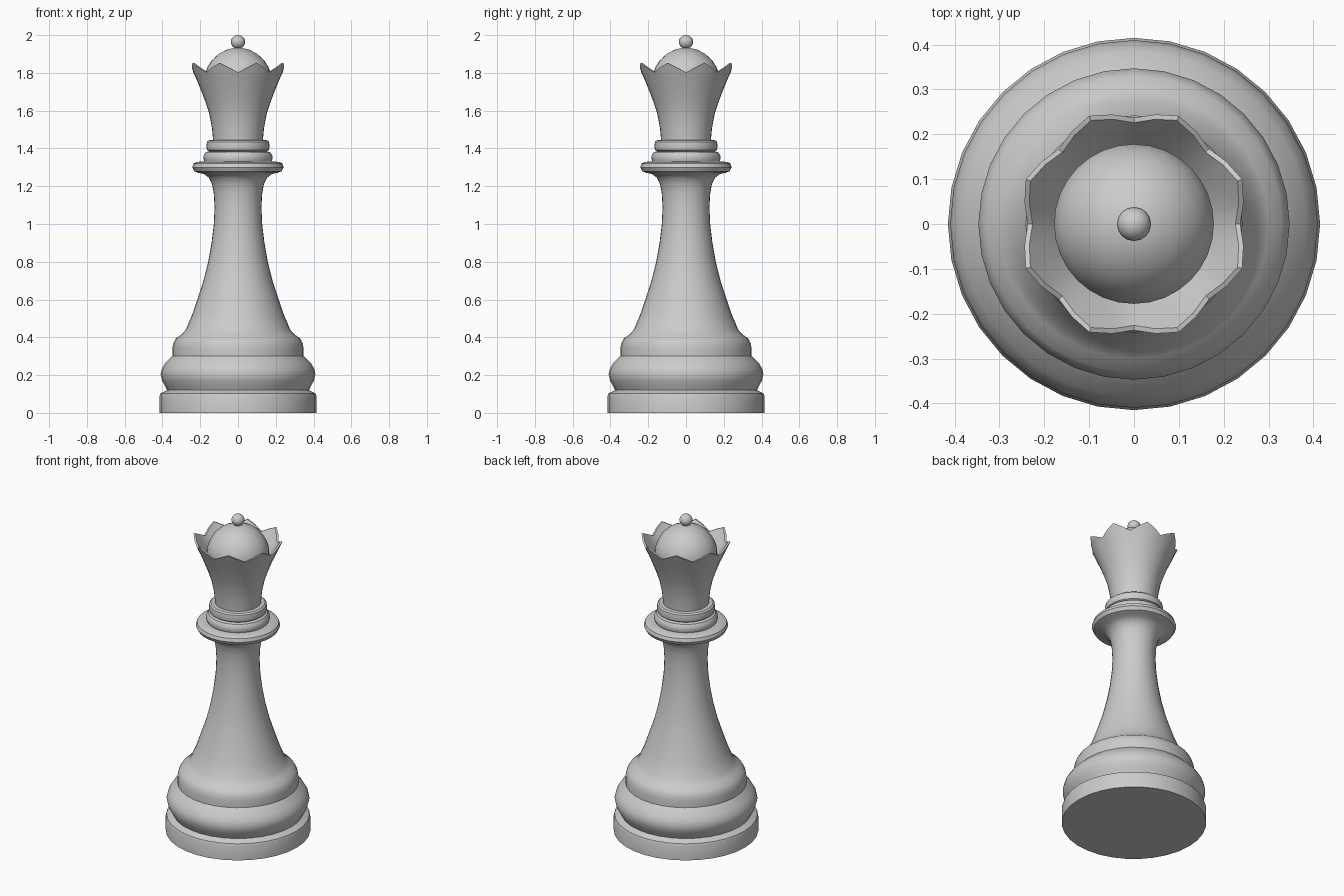
import bpy, bmesh
from math import sin, cos, pi

SEG = 32

def lathe(name, rings):
    """Skin a list of rings; each is (r, z) or (r, z, wave_r, wave_z). r = 0 closes to a pole."""
    bm = bmesh.new()
    loops = []
    for ring in rings:
        r, z, wr, wz = (tuple(ring) + (0, 0))[:4]
        if r == 0:
            loops.append([bm.verts.new((0, 0, z))] * SEG)
            continue
        row = []
        for i in range(SEG):
            a = 2 * pi * i / SEG
            w = (1 - cos(8 * a)) / 2          # eight crown points, valleys at 0 degrees
            rr = r + wr * w
            row.append(bm.verts.new((rr * cos(a), rr * sin(a), z + wz * w)))
        loops.append(row)
    for lo, hi in zip(loops, loops[1:]):
        for i in range(SEG):
            j = (i + 1) % SEG
            face = list(dict.fromkeys((lo[i], lo[j], hi[j], hi[i])))
            bm.faces.new(face)
    bmesh.ops.recalc_face_normals(bm, faces=bm.faces)
    me = bpy.data.meshes.new(name)
    bm.to_mesh(me)
    bm.free()
    ob = bpy.data.objects.new(name, me)
    bpy.context.collection.objects.link(ob)
    bpy.context.view_layer.objects.active = ob
    bpy.ops.object.select_all(action='DESELECT')
    ob.select_set(True)
    bpy.ops.object.shade_smooth_by_angle(angle=0.6)
    return ob

# Foot, two stepped mouldings, shaft, collar and scalloped crown as one turned body
lathe("body", [
    (0, 0), (0.415, 0), (0.415, 0.09), (0.41, 0.103), (0.375, 0.12),
    (0.385, 0.14), (0.402, 0.17), (0.41, 0.205), (0.403, 0.235), (0.385, 0.265), (0.347, 0.302),
    (0.347, 0.345), (0.342, 0.37), (0.33, 0.393), (0.30, 0.415), (0.277, 0.44),
    (0.243, 0.52), (0.212, 0.61), (0.183, 0.70), (0.158, 0.80), (0.14, 0.90),
    (0.128, 1.00), (0.124, 1.09), (0.128, 1.16), (0.137, 1.21), (0.154, 1.245), (0.18, 1.265),
    (0.21, 1.271), (0.231, 1.279), (0.242, 1.30), (0.235, 1.32), (0.218, 1.329), (0.178, 1.331),
    (0.183, 1.345), (0.181, 1.365), (0.17, 1.38), (0.152, 1.385),
    (0.164, 1.393), (0.168, 1.413), (0.164, 1.435), (0.155, 1.443), (0.132, 1.445),
    (0.138, 1.51), (0.154, 1.59), (0.174, 1.65), (0.197, 1.71), (0.217, 1.76, 0.008, 0.01),
    (0.237, 1.803, 0.024, 0.05), (0.226, 1.803, 0.024, 0.05), (0.202, 1.775, 0.006, 0.015),
    (0.178, 1.745), (0, 1.745)])

# Domed cap inside the crown
lathe("dome", [(0.178, 1.745), (0.178, 1.785), (0.163, 1.828), (0.138, 1.868),
               (0.10, 1.902), (0.055, 1.925), (0, 1.935)])

# Small ball on top
bpy.ops.mesh.primitive_uv_sphere_add(segments=16, ring_count=10, radius=0.038, location=(0, 0, 1.964))
ball = bpy.context.object
ball.name = "top_ball"
ball.scale = (1, 1, 0.947)
bpy.ops.object.shade_smooth()
